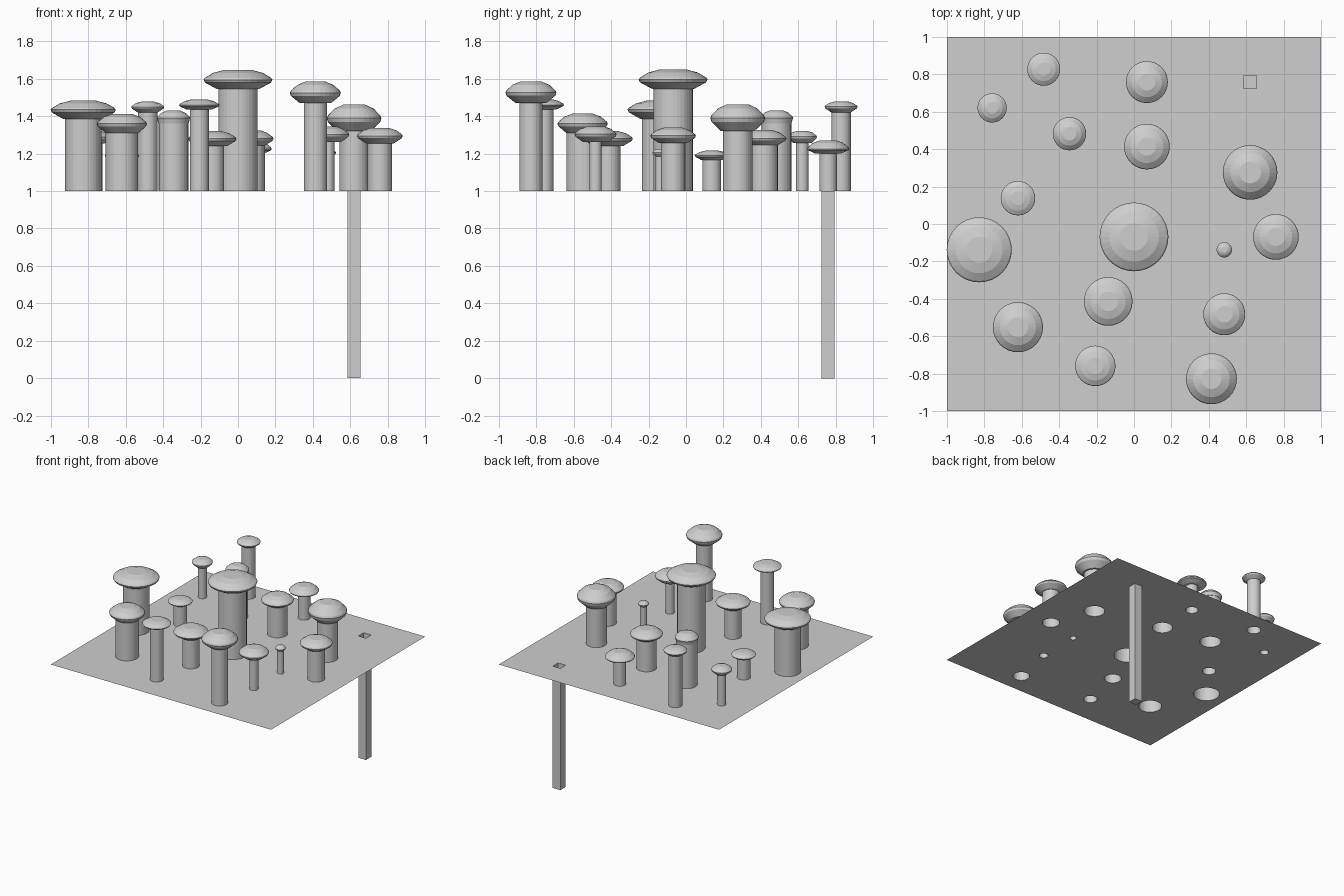
import bpy, bmesh, math

if "Cube" in bpy.data.objects:
    bpy.data.objects.remove(bpy.data.objects["Cube"])

CELL = 2 / 29      # everything sits on a 29 x 29 grid
SEG = 32
Z0 = 1.0           # ground level

grey = bpy.data.materials.new("plain grey")
grey.diffuse_color = (0.62, 0.62, 0.62, 1)
grey.use_nodes = True
grey.node_tree.nodes["Principled BSDF"].inputs["Base Color"].default_value = grey.diffuse_color


def finish(bm, name):
    me = bpy.data.meshes.new(name)
    bm.to_mesh(me)
    bm.free()
    me.materials.append(grey)
    ob = bpy.data.objects.new(name, me)
    bpy.context.collection.objects.link(ob)
    return ob


def circle(bm, x, y, r, z):
    return [bm.verts.new((x + r * math.cos(2 * math.pi * i / SEG),
                          y + r * math.sin(2 * math.pi * i / SEG), z)) for i in range(SEG)]


def square(bm, x, y, h, z):
    return [bm.verts.new((x + a * h, y + b * h, z))
            for a, b in ((-1, -1), (1, -1), (1, 1), (-1, 1))]


def bridge(bm, a, b):
    n = len(a)
    for i in range(n):
        j = (i + 1) % n
        bm.faces.new((a[i], a[j], b[j], b[i]))


# grid x, grid y, stalk radius, cap radius, cap underside z, rim z, top z
MUSHROOMS = [
    (1, 11, .047, .112, 1.20, 1.225, 1.27),
    (-7, 12, .052, .088, 1.42, 1.45, 1.478),
    (-11, 9, .033, .078, 1.255, 1.29, 1.32),
    (-5, 7, .079, .089, 1.36, 1.39, 1.43),
    (1, 6, .076, .122, 1.245, 1.28, 1.325),
    (9, 4, .078, .146, 1.32, 1.39, 1.462),
    (-9, 2, .050, .092, 1.165, 1.19, 1.215),
    (-12, -2, .098, .174, 1.385, 1.435, 1.483),
    (0, -1, .105, .184, 1.545, 1.595, 1.648),
    (11, -1, .065, .122, 1.255, 1.295, 1.338),
    (7, -2, .025, .041, 1.185, 1.205, 1.225),
    (-2, -6, .064, .130, 1.24, 1.28, 1.32),
    (-9, -8, .087, .134, 1.31, 1.36, 1.413),
    (7, -7, .033, .112, 1.262, 1.303, 1.345),
    (-3, -11, .051, .108, 1.435, 1.46, 1.49),
    (6, -12, .062, .136, 1.47, 1.525, 1.585),
]

# ground sheet with round openings under the stalks and a square one over the shaft
px, py, ph = 9 * CELL, 11 * CELL, CELL / 2
bm = bmesh.new()
loops = [square(bm, 0, 0, 1, Z0), square(bm, px, py, ph, Z0)]
loops += [circle(bm, m[0] * CELL, m[1] * CELL, m[2], Z0) for m in MUSHROOMS]
edges = [bm.edges.new((l[i], l[(i + 1) % len(l)])) for l in loops for i in range(len(l))]
bmesh.ops.triangle_fill(bm, edges=edges, use_beauty=True, normal=(0, 0, 1))
bm.normal_update()
for f in bm.faces:
    if f.normal.z < 0:
        f.normal_flip()
finish(bm, "ground")

# square shaft sunk below the ground, open at the top
bm = bmesh.new()
top, bottom = square(bm, px, py, ph, Z0), square(bm, px, py, ph, 0)
bridge(bm, top, bottom)
bm.faces.new(bottom)
finish(bm, "shaft")

# hollow mushrooms: stalk, flared underside, rim and domed cap
for n, (gx, gy, s, r, zb, zr, zt) in enumerate(MUSHROOMS):
    h, d = zt - zr, zr - zb
    profile = [(s, Z0), (s, zb), (max(s * 1.02, .62 * r), zb + .02 * d),
               (.96 * r, zr - .3 * d), (r, zr), (.96 * r, zr + .2 * h),
               (.72 * r, zr + .7 * h), (.4 * r, zt)]
    bm = bmesh.new()
    rings = [circle(bm, gx * CELL, gy * CELL, pr, pz) for pr, pz in profile]
    for a, b in zip(rings, rings[1:]):
        bridge(bm, a, b)
    bm.faces.new(rings[-1])
    finish(bm, "mushroom_%02d" % (n + 1))
